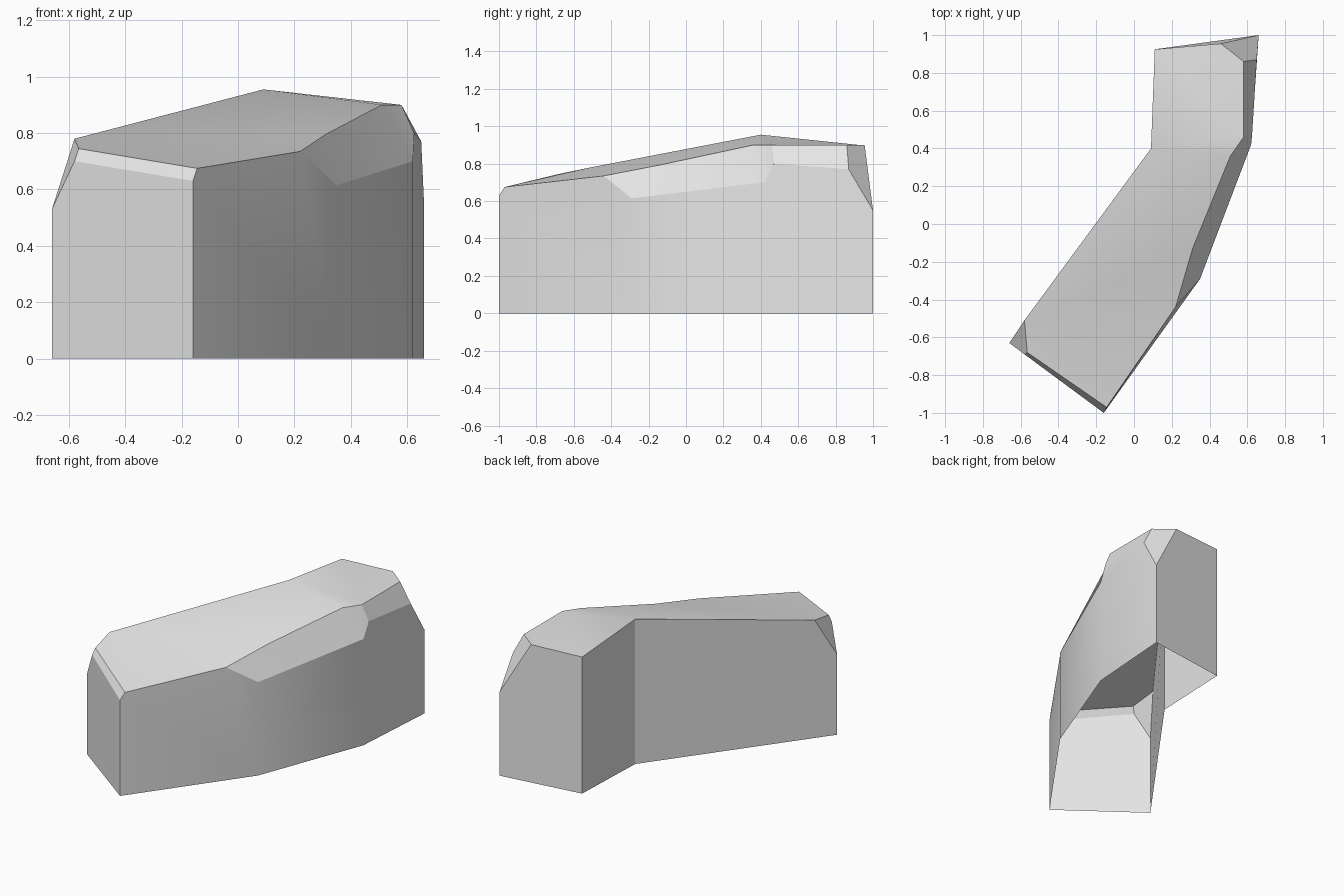
import bpy
import bmesh
import math

default_cube = bpy.data.objects.get("Cube")
if default_cube:
    bpy.data.objects.remove(default_cube, do_unlink=True)

# One plain stone colour
stone = bpy.data.materials.new("light_grey_stone")
stone.use_nodes = True
colour = (0.8, 0.8, 0.8, 1)
stone.diffuse_color = colour
stone.node_tree.nodes["Principled BSDF"].inputs["Base Color"].default_value = colour

bm = bmesh.new()
points = {}


def point(name, x, y, z):
    points[name] = bm.verts.new((x, y, z))


def column(name, x, y, height):
    """A foot on the ground and the wall point straight above it."""
    point(name + "_foot", x, y, 0)
    point(name, x, y, height)


def face(names):
    f = bm.faces.new([points[n] for n in names.split()])
    f.material_index = 0


# Corners of the bent footprint, with their wall heights
column("nose", -.66, -.63, .53)
column("toe", -.16, -1, .63)
column("belly", .35, -.29, .615)
column("hip", .62, .42, .70)
column("tail", .66, 1, .55)
column("heel", .11, .925, .9)
column("inner", .09, .40, .955)

# Extra points where the chipped edges cut the walls
point("nose_cut", -.58, -.69, .70)
point("hip_cut", .625, .47, .80)
point("tail_cut", .65, .87, .77)

# Rim of the sloping roof
point("nose_rim", -.565, -.68, .745)
point("nose_back_rim", -.58, -.51, .78)
point("toe_rim", -.145, -.97, .675)
point("front_rim", .22, -.44, .735)
point("belly_rim", .31, -.13, .795)
point("hip_rim", .51, .36, .9)
point("side_rim", .58, .46, .9)
point("tail_rim", .58, .86, .9)
point("back_rim", .46, .955, .9)

# Walls, left open underneath
face("nose_foot toe_foot toe nose_cut nose")
face("toe_foot belly_foot belly front_rim toe_rim toe")
face("belly_foot hip_foot hip belly")
face("hip_foot tail_foot tail tail_cut hip_cut hip")
face("tail_foot heel_foot heel back_rim tail")
face("heel_foot inner_foot inner heel")
face("inner_foot nose_foot nose nose_back_rim inner")

# Chipped edges between the walls and the roof
face("nose nose_cut nose_rim nose_back_rim")
face("nose_cut toe toe_rim nose_rim")
face("front_rim belly belly_rim")
face("belly hip hip_rim belly_rim")
face("hip hip_cut side_rim hip_rim")
face("hip_cut tail_cut tail_rim side_rim")
face("tail_cut tail back_rim tail_rim")

# Roof
face("nose_back_rim nose_rim toe_rim front_rim")
face("nose_back_rim front_rim belly_rim inner")
face("inner belly_rim hip_rim")
face("inner hip_rim side_rim")
face("inner side_rim heel")
face("heel side_rim tail_rim back_rim")

mesh = bpy.data.meshes.new("bent_rock")
bm.to_mesh(mesh)
bm.free()
mesh.materials.append(stone)
rock = bpy.data.objects.new("bent_rock", mesh)
bpy.context.collection.objects.link(rock)

# Smooth the gentle bends and keep the chipped edges crisp
bpy.ops.object.select_all(action="DESELECT")
rock.select_set(True)
bpy.context.view_layer.objects.active = rock
bpy.ops.object.shade_smooth_by_angle(angle=math.radians(20))
